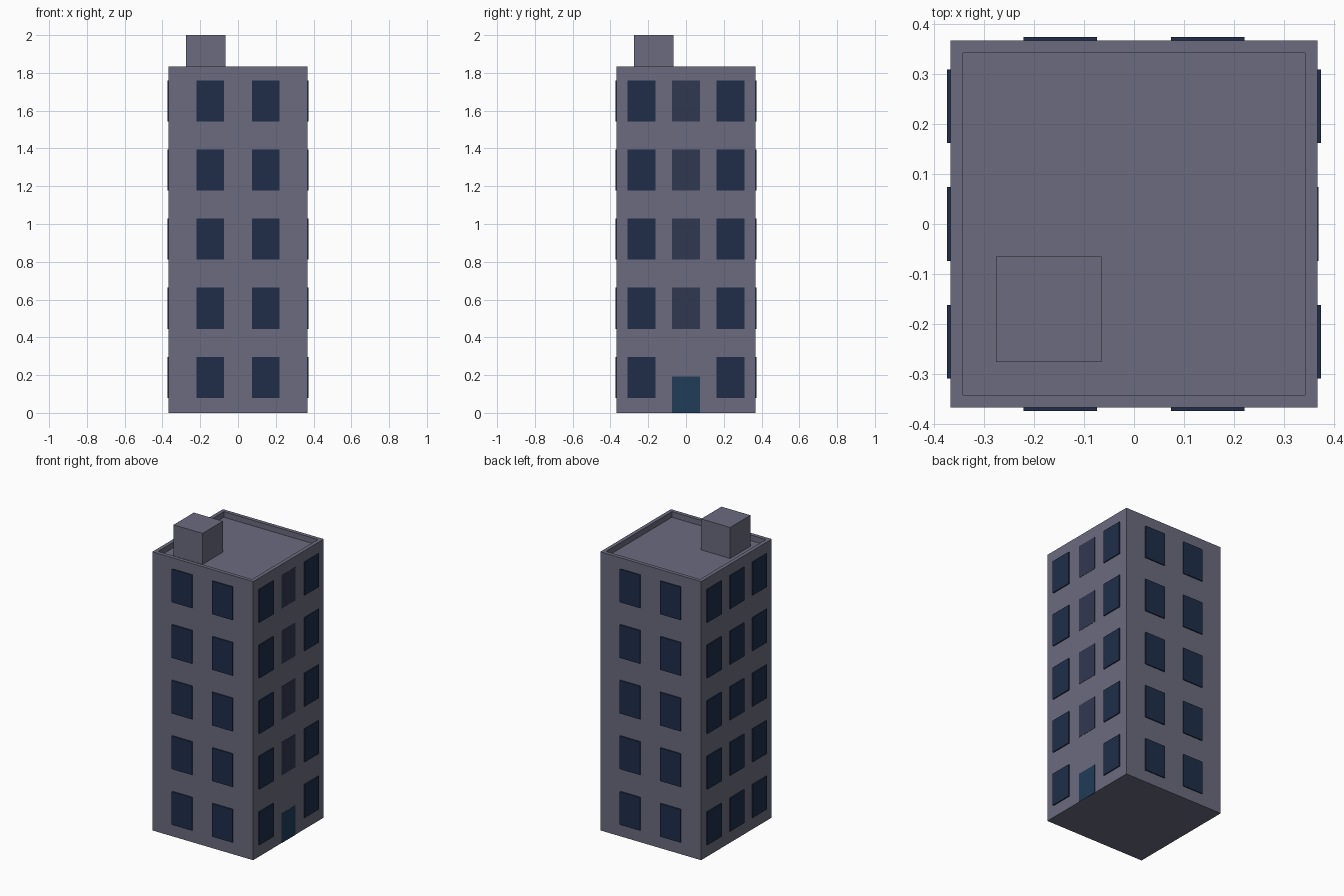
import bpy, bmesh
from mathutils import Vector

if "Cube" in bpy.data.objects:
    bpy.data.objects.remove(bpy.data.objects["Cube"])

HALF, TOP = 0.367, 1.833          # tower half width and parapet height
RIM, ROOF = 0.035, 1.796          # parapet thickness and roof floor height
FLOORS = [0.188 + 0.366 * i for i in range(5)]


def material(name, rgb):
    m = bpy.data.materials.new(name)
    m.diffuse_color = (*rgb, 1)
    m.use_nodes = True
    m.node_tree.nodes["Principled BSDF"].inputs["Base Color"].default_value = m.diffuse_color
    return m


wall = material("wall", (0.147, 0.147, 0.212))
glass = material("glass", (0.014, 0.027, 0.068))
stair_glass = material("stair_glass", (0.031, 0.040, 0.082))
door_teal = material("door_teal", (0.014, 0.045, 0.098))


def finish(name, bm, mat):
    bmesh.ops.recalc_face_normals(bm, faces=bm.faces)
    me = bpy.data.meshes.new(name)
    bm.to_mesh(me)
    bm.free()
    me.materials.append(mat)
    ob = bpy.data.objects.new(name, me)
    bpy.context.collection.objects.link(ob)
    return ob


def add_box(bm, lo, hi):
    lo, hi = Vector(lo), Vector(hi)
    for v in bmesh.ops.create_cube(bm, size=1)["verts"]:
        v.co = (lo + hi) / 2 + v.co * (hi - lo)


def boxes(name, spans, mat):
    bm = bmesh.new()
    for lo, hi in spans:
        add_box(bm, lo, hi)
    return finish(name, bm, mat)


# Tower: a block whose top is inset and sunk to leave a parapet
bm = bmesh.new()
add_box(bm, (-HALF, -HALF, 0), (HALF, HALF, TOP))
bm.normal_update()
top = max(bm.faces, key=lambda f: f.calc_center_median().z)
bmesh.ops.inset_region(bm, faces=[top], thickness=RIM)
floor = bmesh.ops.extrude_discrete_faces(bm, faces=[top])["faces"][0]
for v in floor.verts:
    v.co.z = ROOF
finish("tower", bm, wall)

# Stair head on the roof
boxes("roof_hut", [((-0.276, -0.276, ROOF), (-0.065, -0.065, 2.0))], wall)


def window_rows(name, side, axis, centres, mat, out=0.007):
    """Panels for one wall; axis 0 = x wall, 1 = y wall, side = +1 or -1."""
    spans = []
    d0, d1 = sorted((side * (HALF - 0.005), side * (HALF + out)))
    for z in FLOORS:
        for c in centres:
            a, b = c - 0.0735, c + 0.0735
            lo, hi = (((d0, a), (d1, b)) if axis == 0 else ((a, d0), (b, d1)))
            spans.append(((*lo, z - 0.109), (*hi, z + 0.109)))
    return boxes(name, spans, mat)


# Windows on all four walls
window_rows("front_windows", -1, 1, (-0.147, 0.147), glass)
window_rows("back_windows", 1, 1, (-0.147, 0.147), glass)
window_rows("left_windows", -1, 0, (-0.235, 0, 0.235), glass)
window_rows("right_windows", 1, 0, (-0.235, 0.235), glass)

# Nearly flush stairwell windows above the street door
FLOORS = FLOORS[1:]
window_rows("stair_windows", 1, 0, (0,), stair_glass, out=0.0015)
boxes("door", [((HALF - 0.005, -0.0735, 0), (HALF + 0.0015, 0.0735, 0.193))], door_teal)
